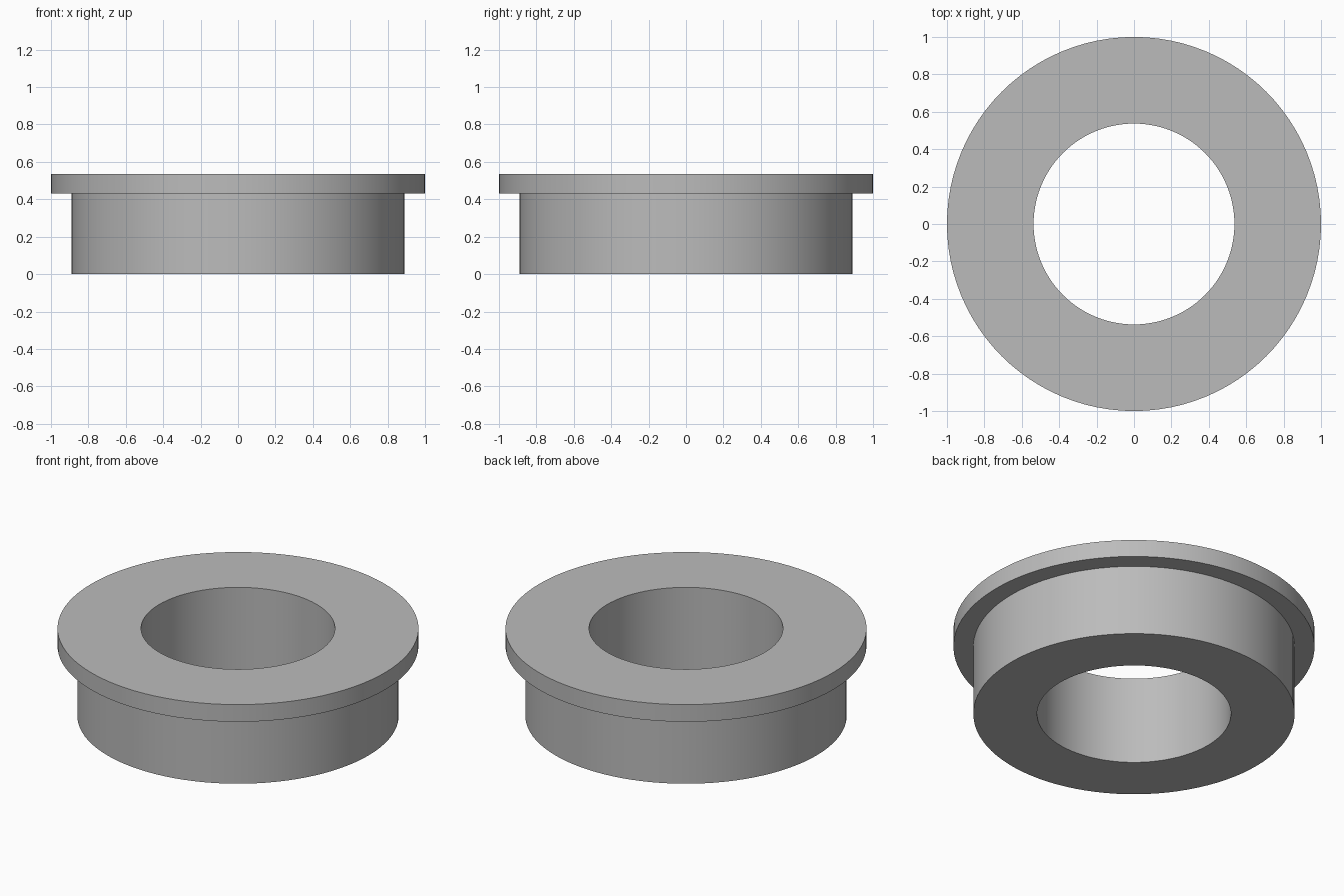
import bpy
import bmesh
from math import cos, sin, tau, radians

SEGMENTS = 96

cube = bpy.data.objects.get("Cube")
if cube:
    bpy.data.objects.remove(cube, do_unlink=True)

# Plain grey metal
metal = bpy.data.materials.new("grey_metal")
metal.use_nodes = True
grey = (0.5, 0.5, 0.5, 1.0)
metal.diffuse_color = grey
metal.node_tree.nodes["Principled BSDF"].inputs["Base Color"].default_value = grey


def lathe(name, profile):
    """Revolve a closed (radius, height) profile around z."""
    bm = bmesh.new()
    rings = [[bm.verts.new((r * cos(tau * i / SEGMENTS), r * sin(tau * i / SEGMENTS), z))
              for i in range(SEGMENTS)] for r, z in profile]
    for k, ring in enumerate(rings):
        upper = rings[(k + 1) % len(rings)]
        for i in range(SEGMENTS):
            j = (i + 1) % SEGMENTS
            bm.faces.new((ring[i], ring[j], upper[j], upper[i]))
    bmesh.ops.recalc_face_normals(bm, faces=bm.faces)
    mesh = bpy.data.meshes.new(name)
    bm.to_mesh(mesh)
    bm.free()
    mesh.materials.append(metal)
    obj = bpy.data.objects.new(name, mesh)
    bpy.context.collection.objects.link(obj)
    bpy.ops.object.select_all(action="DESELECT")
    obj.select_set(True)
    bpy.context.view_layer.objects.active = obj
    bpy.ops.object.shade_smooth_by_angle(angle=radians(30))
    return obj


# Sleeve with a wider flange on top and a straight bore
bore, sleeve, flange = 0.537, 0.89, 1.0
shoulder, top = 0.43, 0.535
lathe("flanged_bushing", [(bore, 0), (sleeve, 0), (sleeve, shoulder),
                          (flange, shoulder), (flange, top), (bore, top)])
